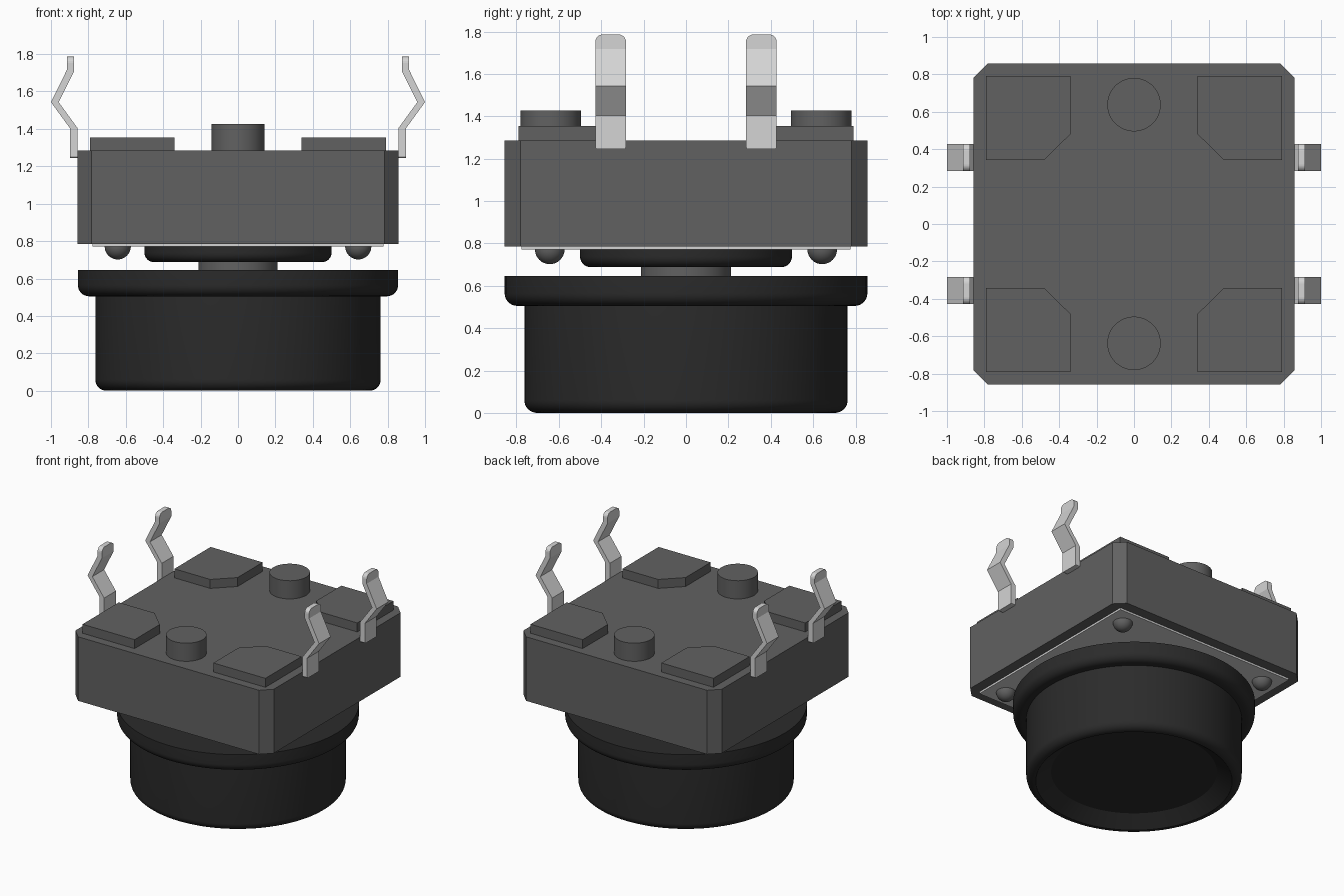
import bpy, bmesh, math
from mathutils import Matrix, Vector

if "Cube" in bpy.data.objects:
    bpy.data.objects.remove(bpy.data.objects["Cube"], do_unlink=True)


def material(name, v):
    m = bpy.data.materials.new(name)
    m.use_nodes = True
    m.diffuse_color = (v, v, v, 1)
    m.node_tree.nodes["Principled BSDF"].inputs["Base Color"].default_value = (v, v, v, 1)
    return m


GREY = material("dark grey plastic", 0.12)
BLACK = material("black plastic", 0.024)
METAL = material("pale metal", 0.66)


def finish(name, bm, mat, smooth=False):
    bmesh.ops.recalc_face_normals(bm, faces=bm.faces)
    mesh = bpy.data.meshes.new(name)
    bm.to_mesh(mesh)
    bm.free()
    mesh.materials.append(mat)
    ob = bpy.data.objects.new(name, mesh)
    bpy.context.scene.collection.objects.link(ob)
    if smooth:
        bpy.ops.object.select_all(action='DESELECT')
        ob.select_set(True)
        bpy.context.view_layer.objects.active = ob
        bpy.ops.object.shade_smooth_by_angle(angle=math.radians(30))
    return ob


def prism(name, outline, direction, mat):
    """Extrude a closed outline of 3D points along a direction."""
    bm = bmesh.new()
    face = bm.faces.new([bm.verts.new(p) for p in outline])
    ext = bmesh.ops.extrude_face_region(bm, geom=[face])
    verts = [g for g in ext["geom"] if isinstance(g, bmesh.types.BMVert)]
    bmesh.ops.translate(bm, verts=verts, vec=direction)
    return bm if name is None else finish(name, bm, mat)


def lathe(name, profile, mat, centre=(0, 0), steps=96):
    """Spin an (r, z) profile about the vertical axis."""
    bm = bmesh.new()
    verts = [bm.verts.new((r, 0, z)) for r, z in profile]
    edges = [bm.edges.new(pair) for pair in zip(verts, verts[1:])]
    bmesh.ops.spin(bm, geom=verts + edges, cent=(0, 0, 0), axis=(0, 0, 1),
                   angle=math.tau, steps=steps, use_merge=False)
    bmesh.ops.remove_doubles(bm, verts=bm.verts, dist=1e-4)
    bmesh.ops.translate(bm, verts=bm.verts, vec=(*centre, 0))
    return finish(name, bm, mat, True)


def arc(cr, cz, rad, a0, a1, n=8):
    angles = [math.radians(a0 + (a1 - a0) * i / n) for i in range(n + 1)]
    return [(cr + rad * math.cos(a), cz + rad * math.sin(a)) for a in angles]


# Housing: square block with chamfered upright corners
h, c = 0.857, 0.075
corner = [(h, -h + c), (h, h - c), (h - c, h), (-h + c, h),
          (-h, h - c), (-h, -h + c), (-h + c, -h), (h - c, -h)]
prism("housing", [(x, y, 0.785) for x, y in corner], (0, 0, 0.5), GREY)

# Thin metal cover plate under the housing
p = 0.777
prism("cover_plate", [(x, y, 0.77) for x, y in ((-p, -p), (p, -p), (p, p), (-p, p))],
      (0, 0, 0.017), METAL)

# Corner pads with a cut inner corner, domed rivets and bent pins, per quadrant
pad = [(0.34, 0.79), (0.34, 0.48), (0.48, 0.343), (0.79, 0.343), (0.79, 0.79)]
pin_outer = [(0.898, 1.245), (0.898, 1.403), (1.0, 1.543), (0.914, 1.717), (0.914, 1.786)]
pin_inner = [(0.876, 1.786), (0.876, 1.709), (0.959, 1.543), (0.857, 1.403), (0.857, 1.245)]
for sx, side in ((1, "left"), (-1, "right")):
    for sy, end in ((-1, "front"), (1, "back")):
        tag = f"{end}_{side}"
        prism(f"base_pad_{tag}", [(sx * x, sy * y, 1.28) for x, y in pad],
              (0, 0, 0.075), GREY)
        lathe(f"rivet_{tag}", [(0, 0.775), (0.07, 0.775)] + arc(0, 0.772, 0.07, 0, -90, 10),
              GREY, (sx * 0.643, sy * 0.643), 32)

        # Pin strip, with its free end corners rounded
        bm = prism(None, [(sx * x, sy * 0.3555 - 0.0725, z) for x, z in pin_outer + pin_inner],
                   (0, 0.145, 0), METAL)
        tip, foot = [], []
        for e in bm.edges:
            a, b = e.verts
            if abs(a.co.y - b.co.y) < 1e-4 and abs(a.co.z - b.co.z) < 1e-4:
                if a.co.z > 1.78:
                    tip.append(e)
                elif a.co.z < 1.25:
                    foot.append(e)
        bmesh.ops.bevel(bm, geom=tip, offset=0.035, segments=5, profile=0.5, affect='EDGES')
        foot = [e for e in foot if e.is_valid]
        bmesh.ops.bevel(bm, geom=foot, offset=0.01, segments=2, profile=0.5, affect='EDGES')
        finish(f"pin_{tag}", bm, METAL)

# Round locating pegs
for sy, end in ((-1, "front"), (1, "back")):
    lathe(f"locating_peg_{end}", [(0, 1.28), (0.143, 1.28), (0.143, 1.427), (0, 1.427)],
          GREY, (0, sy * 0.638), 48)

# Plunger collar and stem
lathe("plunger_collar", [(0, 0.775), (0.5, 0.775)] + arc(0.45, 0.738, 0.05, 0, -90) + [(0, 0.688)],
      BLACK)
lathe("plunger_stem", [(0, 0.70), (0.212, 0.70), (0.212, 0.64), (0, 0.64)], GREY, steps=64)

# Button cap: flange, drum and shallow dished end
lathe("button_cap",
      [(0, 0.645), (0.856, 0.645)] + arc(0.796, 0.565, 0.06, 0, -90)
      + [(0.763, 0.505)] + arc(0.703, 0.06, 0.06, 0, -90)
      + [(0.695, 0), (0.587, 0.075), (0, 0.075)], BLACK)
